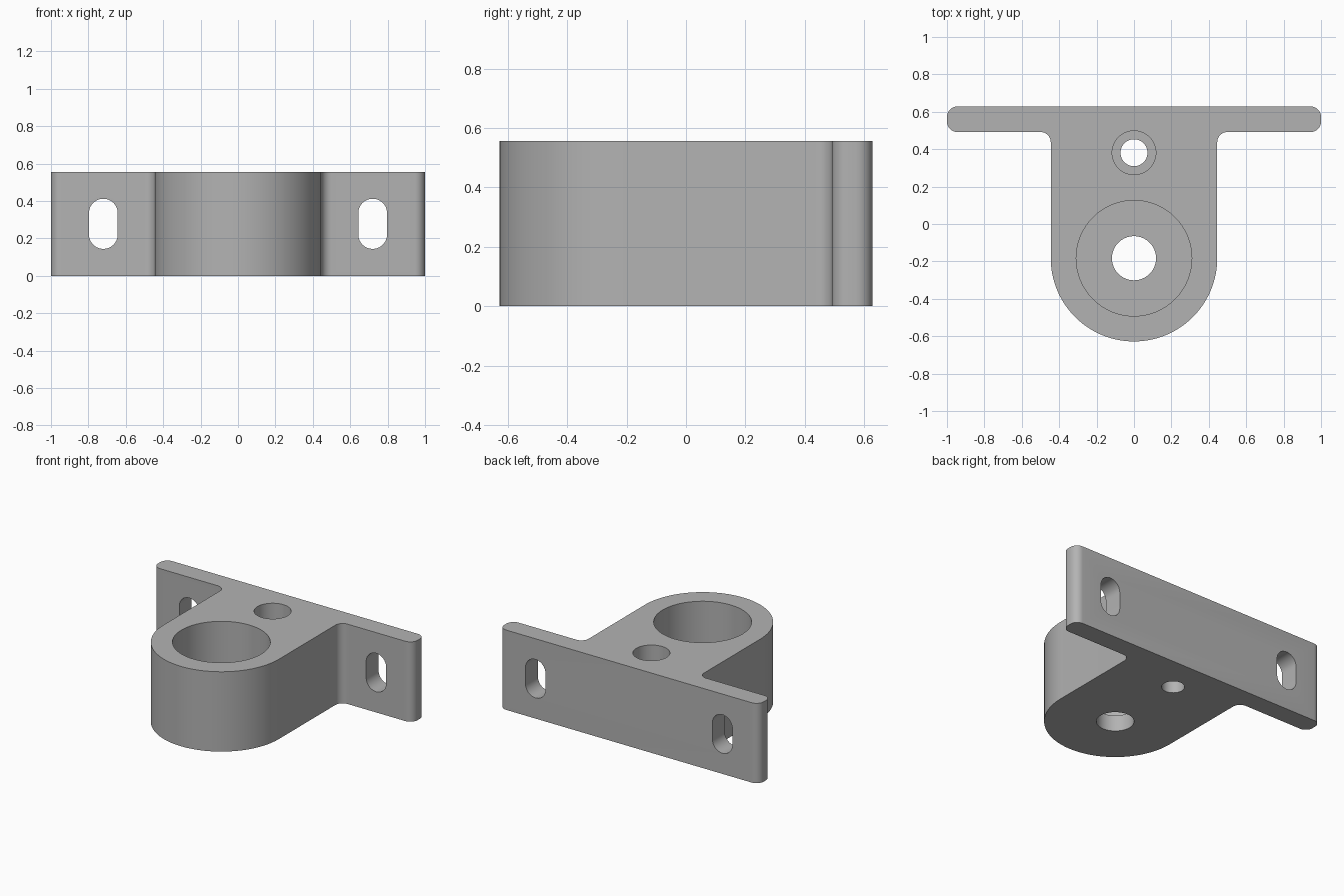
import bpy, bmesh
from math import pi, sin, cos, radians
from mathutils import Matrix, Vector

cube = bpy.data.objects.get("Cube")
if cube:
    bpy.data.objects.remove(cube, do_unlink=True)

HEIGHT = 0.556
BACK, FLANGE_FRONT = 0.628, 0.492
BOSS_Y, BOSS_R = -0.183, 0.445
FILLET = 0.055
FLOOR = 0.111

grey = bpy.data.materials.new("plain grey")
grey.use_nodes = True
grey.diffuse_color = (0.45, 0.45, 0.45, 1)
grey.node_tree.nodes["Principled BSDF"].inputs["Base Color"].default_value = grey.diffuse_color


def arc(cx, cy, r, start, end, steps):
    angles = [radians(start + (end - start) * i / steps) for i in range(steps + 1)]
    return [(cx + r * cos(a), cy + r * sin(a)) for a in angles]


def prism(name, outline, low, high, matrix=Matrix()):
    """Extrude a closed outline along z, then place it."""
    bm = bmesh.new()
    face = bm.faces.new([bm.verts.new((x, y, low)) for x, y in outline])
    ext = bmesh.ops.extrude_face_region(bm, geom=[face])
    verts = [v for v in ext["geom"] if isinstance(v, bmesh.types.BMVert)]
    bmesh.ops.translate(bm, verts=verts, vec=(0, 0, high - low))
    bmesh.ops.recalc_face_normals(bm, faces=bm.faces)
    bm.transform(matrix)
    mesh = bpy.data.meshes.new(name)
    bm.to_mesh(mesh)
    bm.free()
    mesh.materials.append(grey)
    obj = bpy.data.objects.new(name, mesh)
    bpy.context.collection.objects.link(obj)
    return obj


# Bracket body: right half of the outline, from the boss tip to the back, mirrored
half = arc(0, BOSS_Y, BOSS_R, -90, 0, 32)
half += arc(BOSS_R + FILLET, FLANGE_FRONT - FILLET, FILLET, 180, 90, 8)
half += arc(1 - FILLET, FLANGE_FRONT + FILLET, FILLET, -90, 0, 8)
half += arc(1 - FILLET, BACK - FILLET, FILLET, 0, 90, 8)
outline = half + [(-x, y) for x, y in reversed(half[1:])]
bracket = prism("bracket", outline, 0, HEIGHT)


# Cutters: bearing seat, shaft hole, screw recess, screw hole
def round_cutter(name, y, r, low):
    return prism(name, arc(0, y, r, 0, 360, 64)[:-1], low, HEIGHT + 0.1)


cutters = [
    round_cutter("bearing_seat_cutter", BOSS_Y, 0.309, FLOOR),
    round_cutter("shaft_hole_cutter", BOSS_Y, 0.118, -0.1),
    round_cutter("screw_recess_cutter", 0.381, 0.117, FLOOR),
    round_cutter("screw_hole_cutter", 0.381, 0.072, -0.1),
]

# Upright mounting slots through the flange
slot_r, slot_half = 0.077, 0.057
slot = arc(0, slot_half, slot_r, 0, 180, 20) + arc(0, -slot_half, slot_r, 180, 360, 20)
for side, name in ((1, "left"), (-1, "right")):
    place = Matrix.Translation(Vector((side * 0.72, 0.56, HEIGHT / 2))) @ Matrix.Rotation(pi / 2, 4, "X")
    cutters.append(prism(name + "_slot_cutter", slot, -0.2, 0.2, place))

bpy.context.view_layer.objects.active = bracket
for cutter in cutters:
    mod = bracket.modifiers.new(cutter.name, "BOOLEAN")
    mod.operation = "DIFFERENCE"
    mod.solver = "EXACT"
    mod.object = cutter
    bpy.ops.object.modifier_apply(modifier=mod.name)
    bpy.data.objects.remove(cutter, do_unlink=True)

# Smooth curved walls, crisp rims
bpy.ops.object.select_all(action="DESELECT")
bracket.select_set(True)
bpy.ops.object.shade_smooth_by_angle(angle=radians(30))
